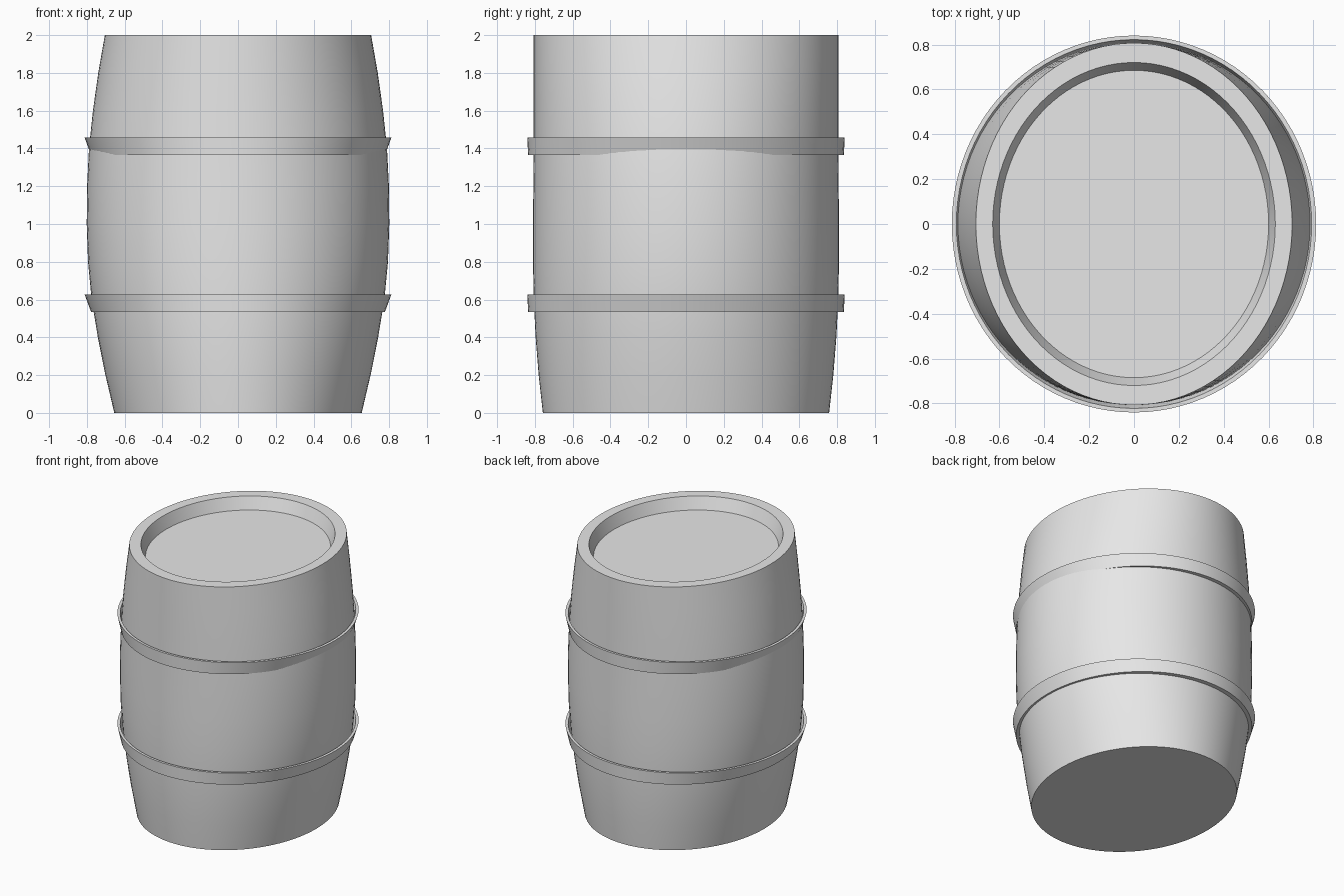
import bpy
import bmesh
from math import sin, cos, pi

SIDES = 96

cube = bpy.data.objects.get("Cube")
if cube:
    bpy.data.objects.remove(cube, do_unlink=True)

grey = bpy.data.materials.new("light grey")
grey.use_nodes = True
grey.diffuse_color = (0.8, 0.8, 0.8, 1)
grey.node_tree.nodes["Principled BSDF"].inputs["Base Color"].default_value = (0.8, 0.8, 0.8, 1)


def lathe(name, profile, closed=False):
    """Skin elliptical rings given as (x radius, y radius, height)."""
    bm = bmesh.new()
    rings = []
    for rx, ry, z in profile:
        rings.append([bm.verts.new((rx * cos(2 * pi * i / SIDES), ry * sin(2 * pi * i / SIDES), z))
                      for i in range(SIDES)])
    pairs = list(zip(rings, rings[1:]))
    if closed:
        pairs.append((rings[-1], rings[0]))
    else:
        bm.faces.new(rings[0][::-1])
        bm.faces.new(rings[-1])
    for low, high in pairs:
        for i in range(SIDES):
            j = (i + 1) % SIDES
            bm.faces.new((low[i], low[j], high[j], high[i]))
    bmesh.ops.recalc_face_normals(bm, faces=bm.faces)
    mesh = bpy.data.meshes.new(name)
    bm.to_mesh(mesh)
    bm.free()
    mesh.materials.append(grey)
    obj = bpy.data.objects.new(name, mesh)
    bpy.context.collection.objects.link(obj)
    bpy.ops.object.select_all(action="DESELECT")
    obj.select_set(True)
    bpy.context.view_layer.objects.active = obj
    bpy.ops.object.shade_smooth_by_angle(angle=pi / 6)


# Bulging oval body with a rim and a sunken lid
lathe("barrel_body", [
    (0.655, 0.758, 0), (0.702, 0.78, 0.2), (0.742, 0.796, 0.4),
    (0.775, 0.806, 0.6), (0.794, 0.81, 0.8), (0.801, 0.81, 1),
    (0.799, 0.808, 1.2), (0.789, 0.807, 1.4), (0.768, 0.807, 1.6),
    (0.74, 0.807, 1.8), (0.705, 0.807, 2),
    (0.63, 0.72, 2), (0.6, 0.685, 1.91),
])

# Hoops flare upward at the sides and stay upright at front and back
for name, z in (("lower_hoop", 0.535), ("upper_hoop", 1.365)):
    lathe(name, [(0.778, 0.836, z), (0.812, 0.84, z + 0.092),
                 (0.792, 0.822, z + 0.092), (0.758, 0.8, z)], closed=True)
